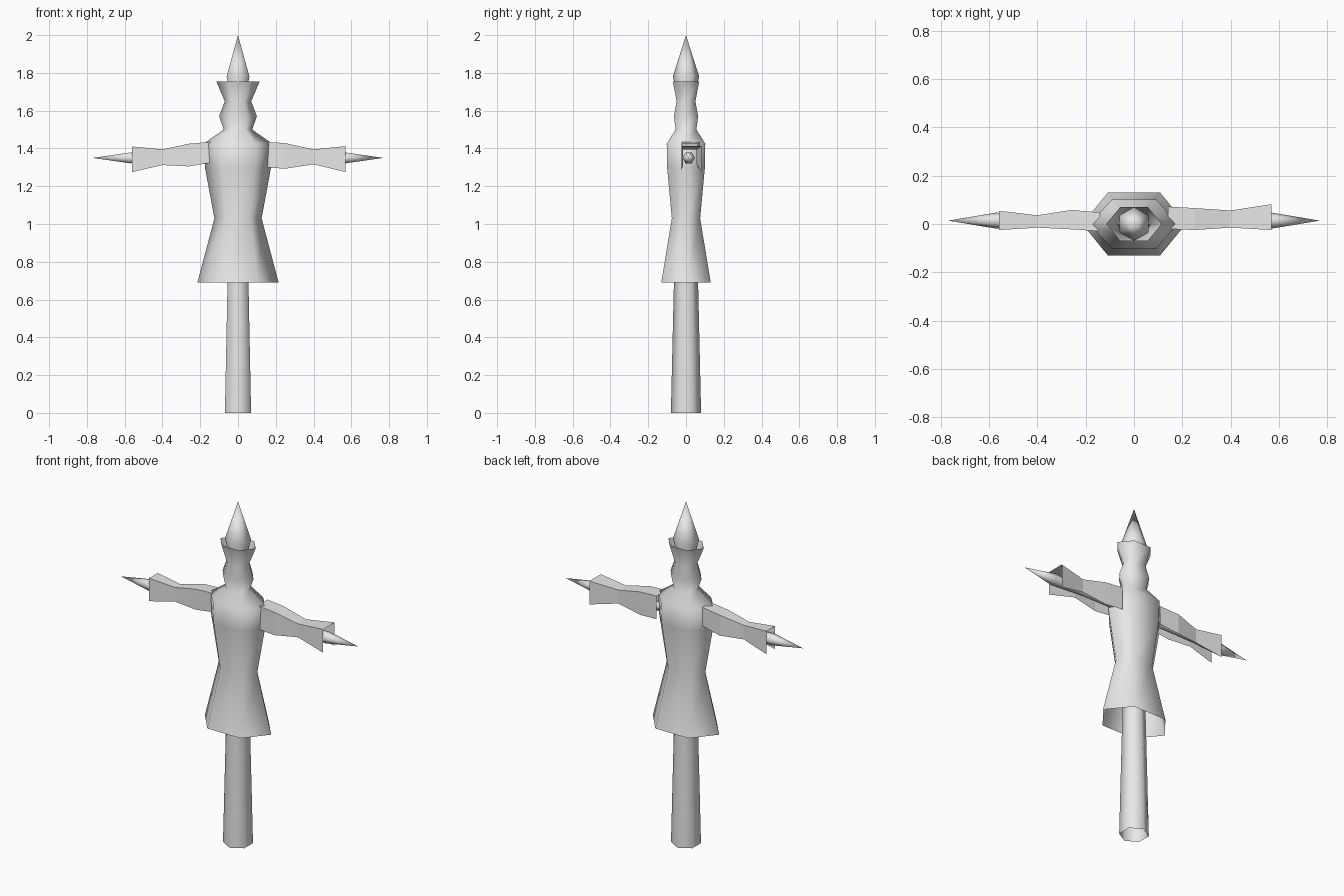
import bpy
import bmesh
from math import cos, sin, pi
from mathutils import Vector

if "Cube" in bpy.data.objects:
    bpy.data.objects.remove(bpy.data.objects["Cube"], do_unlink=True)

grey = bpy.data.materials.new("plain grey")
grey.use_nodes = True
grey.diffuse_color = (0.8, 0.8, 0.8, 1)
grey.node_tree.nodes["Principled BSDF"].inputs["Base Color"].default_value = (0.8, 0.8, 0.8, 1)


def loft(name, rings, closed=True, smooth=True):
    """Bridge successive rings of points into an open-ended skin."""
    bm = bmesh.new()
    rows = [[bm.verts.new(p) for p in ring] for ring in rings]
    n = len(rows[0])
    for a, b in zip(rows, rows[1:]):
        for i in range(n if closed else n - 1):
            j = (i + 1) % n
            bm.faces.new((a[i], a[j], b[j], b[i]))
    bmesh.ops.remove_doubles(bm, verts=bm.verts, dist=0.0005)
    bmesh.ops.recalc_face_normals(bm, faces=bm.faces)
    for f in bm.faces:
        f.smooth = smooth
    mesh = bpy.data.meshes.new(name)
    bm.to_mesh(mesh)
    bm.free()
    mesh.materials.append(grey)
    obj = bpy.data.objects.new(name, mesh)
    bpy.context.collection.objects.link(obj)
    return obj


def hexagon(center, u, v):
    """Six points with corners along +u and -u."""
    return [Vector(center) + Vector(u) * cos(k * pi / 3) + Vector(v) * sin(k * pi / 3)
            for k in range(6)]


# Upright post with sharpened top: height, radius
post = [(0, 0.08), (0.69, 0.064), (1.5, 0.046), (1.68, 0.046), (1.78, 0.07), (2.0, 0)]
loft("upright_post", [hexagon((0, 0, z), (0, r, 0), (r, 0, 0)) for z, r in post])

# Robe and hood: height, half width, half depth
robe = [(0.69, 0.215, 0.131), (1.03, 0.125, 0.075), (1.3, 0.175, 0.1),
        (1.425, 0.182, 0.102), (1.5, 0.075, 0.055), (1.57, 0.1, 0.064),
        (1.65, 0.07, 0.05), (1.755, 0.115, 0.07)]
loft("robe", [hexagon((0, 0, z), (w, 0, 0), (0, d / sin(pi / 3), 0)) for z, w, d in robe])

# Crossbar sharpened at both ends: distance from the middle, radius
bar = [(0.77, 0), (0.57, 0.033), (0.4, 0.022), (0, 0.022)]
stations = [(-x, r) for x, r in bar] + [(x, r) for x, r in reversed(bar[:-1])]
loft("crossbar", [hexagon((x, 0.014, 1.35), (0, r, 0), (0, 0, r)) for x, r in stations])

# Sleeves, open below: x, front y, back y, bottom z, top z
sleeves = {
    "left_sleeve": [(0.14, -0.02, 0.072, 1.3, 1.435), (0.25, -0.025, 0.066, 1.293, 1.428),
                    (0.4, -0.015, 0.056, 1.316, 1.395), (0.57, -0.025, 0.082, 1.275, 1.412)],
    "right_sleeve": [(-0.14, -0.03, 0.048, 1.325, 1.435), (-0.26, -0.022, 0.058, 1.305, 1.425),
                     (-0.4, -0.015, 0.036, 1.312, 1.395), (-0.56, -0.025, 0.055, 1.275, 1.41)],
}
for name, cuts in sleeves.items():
    loft(name, [[(x, f, lo), (x, f, hi), (x, b, hi), (x, b, lo)]
                for x, f, b, lo, hi in cuts], closed=False, smooth=False)
